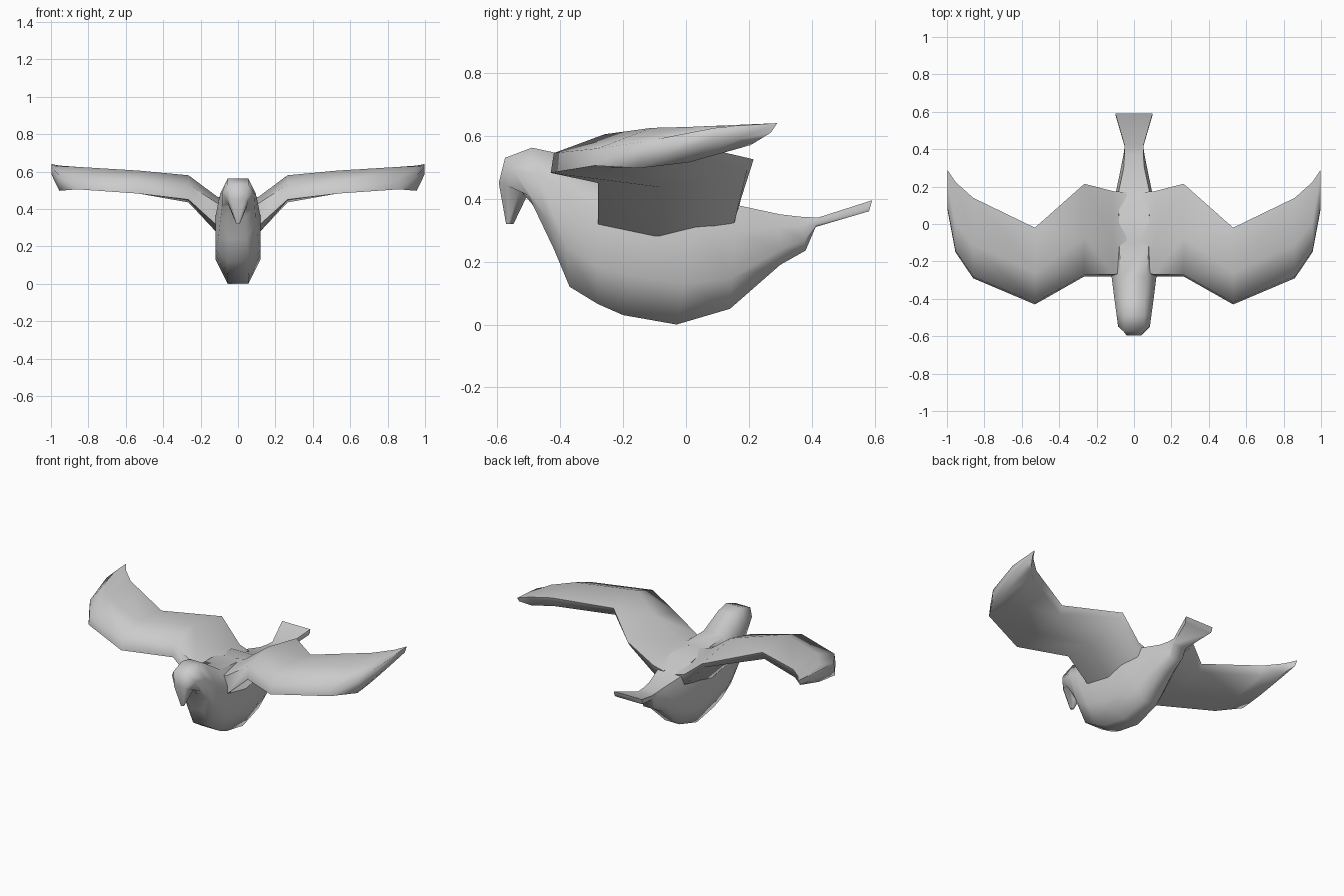
import bpy, bmesh, math

grey = bpy.data.materials.new("plain_grey")
grey.diffuse_color = (0.6, 0.6, 0.6, 1)


def loft(name, rings):
    """Skin a list of equal-length point rings and cap both ends."""
    bm = bmesh.new()
    rows = [[bm.verts.new(p) for p in ring] for ring in rings]
    n = len(rows[0])
    for a, b in zip(rows, rows[1:]):
        for i in range(n):
            j = (i + 1) % n
            bm.faces.new((a[i], a[j], b[j], b[i]))
    bm.faces.new(rows[0])
    bm.faces.new(rows[-1])
    bmesh.ops.recalc_face_normals(bm, faces=bm.faces)
    mesh = bpy.data.meshes.new(name)
    bm.to_mesh(mesh)
    bm.free()
    mesh.materials.append(grey)
    obj = bpy.data.objects.new(name, mesh)
    bpy.context.collection.objects.link(obj)
    bpy.ops.object.select_all(action='DESELECT')
    obj.select_set(True)
    bpy.context.view_layer.objects.active = obj
    bpy.ops.object.shade_smooth_by_angle(angle=math.radians(65))
    return obj


def body_ring(ty, tz, by, bz, wt, wm, wb):
    """Eight-sided ring between a top and a bottom point."""
    def at(w, t):
        return (w, ty + (by - ty) * t, tz + (bz - tz) * t)
    half = [(wt, 0), (wm, 0.25), (wm, 0.7), (wb, 1)]
    return [at(w, t) for w, t in half] + [at(-w, t) for w, t in reversed(half)]


# Body from beak tip to tail: top y, top z, bottom y, bottom z, half widths
body = [
    (-0.572, 0.32, -0.548, 0.32, 0.006, 0.009, 0.006),
    (-0.595, 0.45, -0.50, 0.42, 0.04, 0.055, 0.03),
    (-0.575, 0.53, -0.47, 0.36, 0.055, 0.085, 0.04),
    (-0.49, 0.562, -0.42, 0.24, 0.055, 0.095, 0.045),
    (-0.41, 0.545, -0.37, 0.12, 0.055, 0.105, 0.06),
    (-0.28, 0.46, -0.28, 0.065, 0.07, 0.12, 0.06),
    (-0.10, 0.45, -0.20, 0.03, 0.08, 0.12, 0.055),
    (0.05, 0.43, -0.03, 0.0, 0.08, 0.12, 0.055),
    (0.16, 0.38, 0.14, 0.05, 0.085, 0.10, 0.05),
    (0.30, 0.35, 0.30, 0.19, 0.055, 0.07, 0.04),
    (0.37, 0.342, 0.38, 0.235, 0.05, 0.055, 0.035),
    (0.42, 0.34, 0.412, 0.31, 0.05, 0.05, 0.045),
    (0.592, 0.395, 0.582, 0.36, 0.10, 0.10, 0.095),
]
loft("bird_body", [body_ring(*s) for s in body])

# Wing sections: x, front y, front z low/high, mid z low/high, back y, back z low/high
wing = [
    (0.04, -0.27, 0.30, 0.41, 0.24, 0.45, 0.17, 0.30, 0.38),
    (0.11, -0.28, 0.31, 0.43, 0.27, 0.465, 0.175, 0.33, 0.40),
    (0.265, -0.28, 0.45, 0.53, 0.435, 0.58, 0.215, 0.495, 0.525),
    (0.53, -0.43, 0.482, 0.545, 0.495, 0.605, -0.02, 0.53, 0.58),
    (0.86, -0.29, 0.505, 0.56, 0.508, 0.625, 0.14, 0.56, 0.62),
    (0.955, -0.15, 0.497, 0.58, 0.515, 0.628, 0.225, 0.57, 0.632),
    (0.998, 0.08, 0.585, 0.625, 0.59, 0.632, 0.29, 0.61, 0.64),
]


def wing_ring(side, x, yf, fl, fh, ml, mh, yb, bl, bh):
    ym = yf + (yb - yf) * 0.42
    x *= side
    return [(x, yf, fl), (x, yf + 0.01, fh), (x, ym, mh),
            (x, yb, bh), (x, yb - 0.02, bl), (x, ym, ml)]


for side, label in ((-1, "right_wing"), (1, "left_wing")):
    loft(label, [wing_ring(side, *s) for s in wing])
